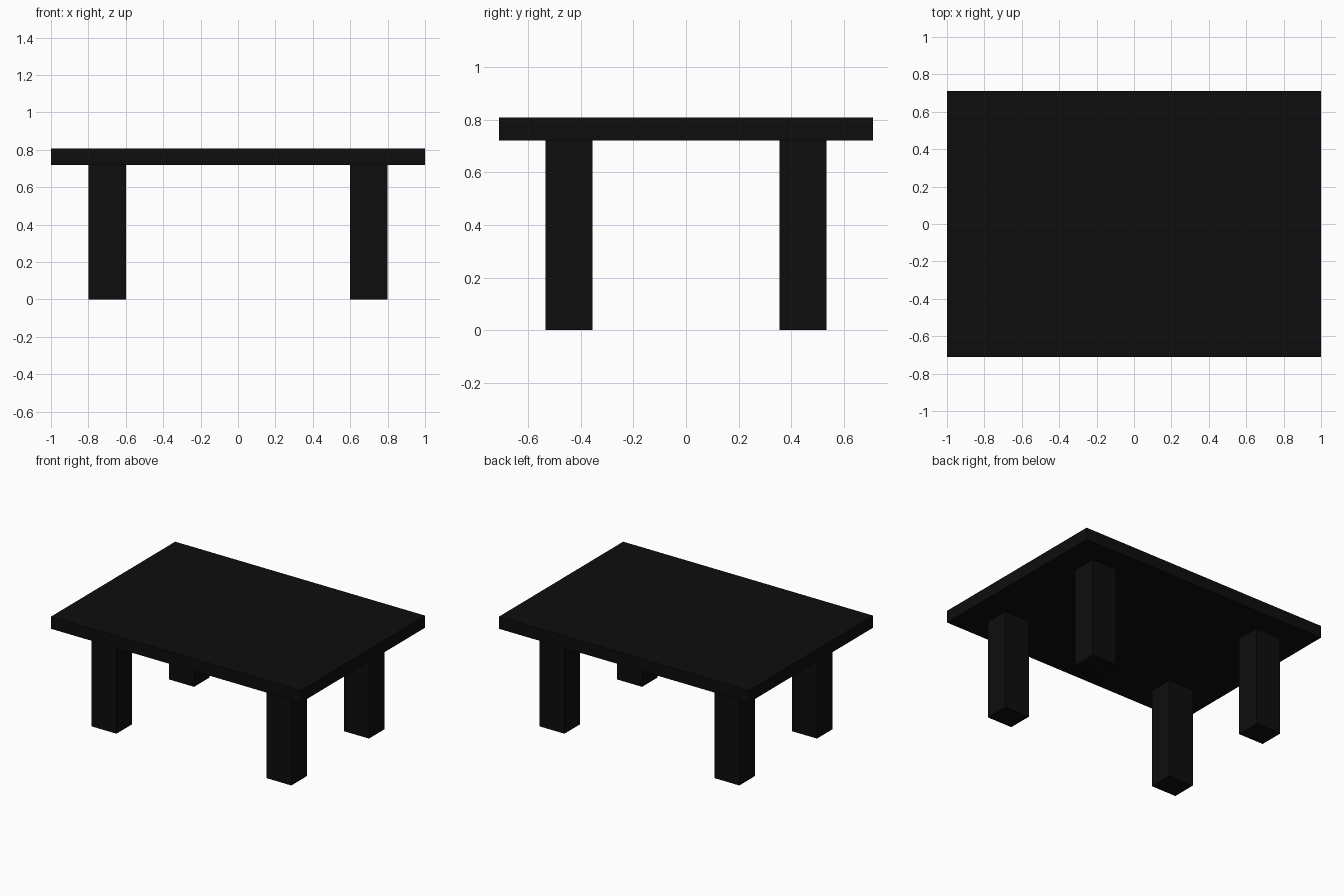
import bpy

if "Cube" in bpy.data.objects:
    bpy.data.objects.remove(bpy.data.objects["Cube"])

black = bpy.data.materials.new("black_paint")
black.diffuse_color = (0.004, 0.004, 0.004, 1)
black.use_nodes = True
black.node_tree.nodes["Principled BSDF"].inputs["Base Color"].default_value = black.diffuse_color


def box(name, x, y, z):
    """Box spanning the given (min, max) ranges."""
    bpy.ops.mesh.primitive_cube_add(size=1, location=[sum(r) / 2 for r in (x, y, z)])
    obj = bpy.context.object
    obj.name = name
    obj.scale = [r[1] - r[0] for r in (x, y, z)]
    bpy.ops.object.transform_apply(location=True, rotation=False, scale=True)
    obj.data.materials.append(black)
    return obj


# Table top
box("table_top", (-1, 1), (-0.71, 0.71), (0.72, 0.808))

# Four square legs, set in from the edges
for side, sx in (("left", -1), ("right", 1)):
    for end, sy in (("front", -1), ("back", 1)):
        x = sorted((sx * 0.6, sx * 0.8))
        y = sorted((sy * 0.355, sy * 0.533))
        box(f"{end}_{side}_leg", x, y, (0, 0.72))
